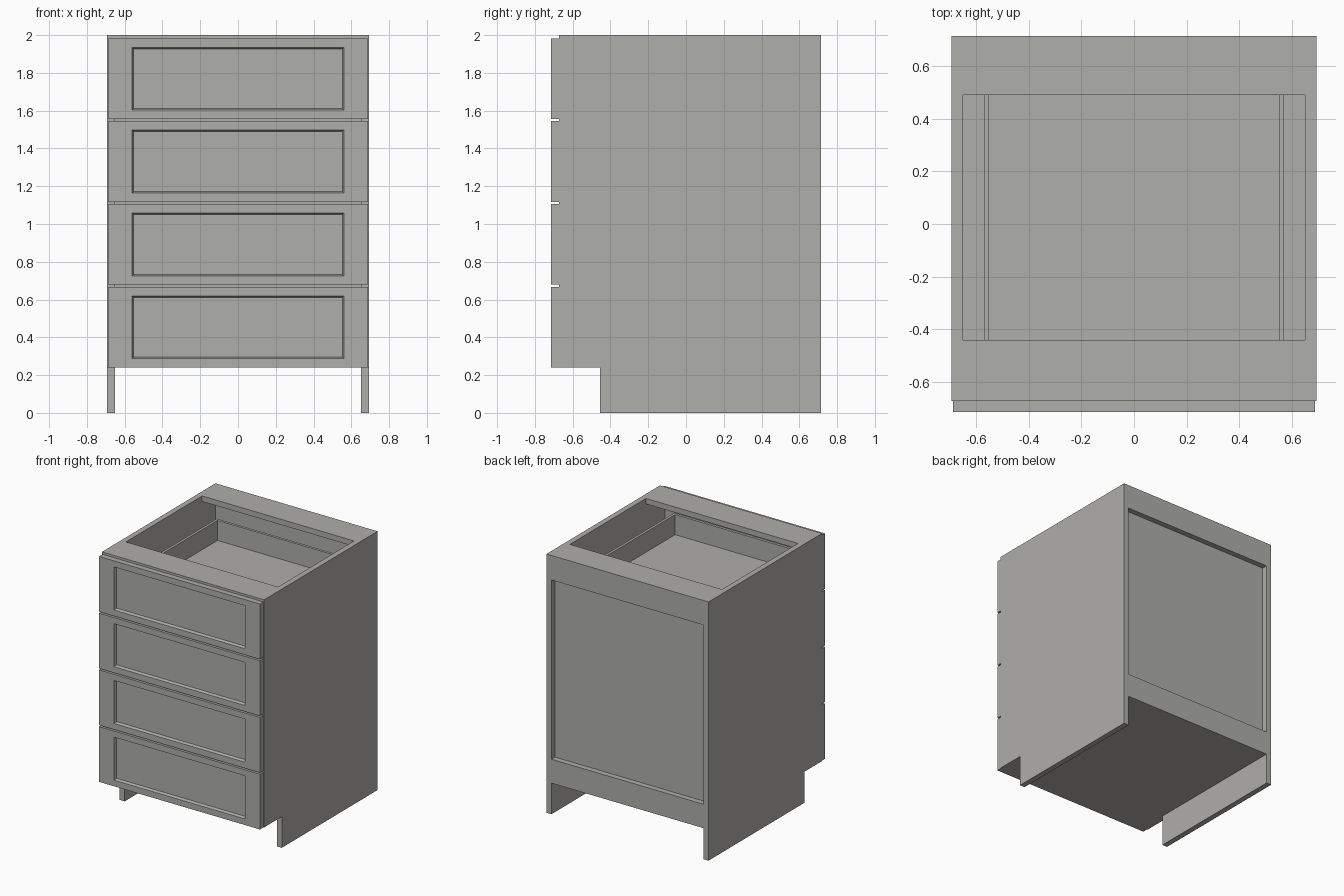
import bpy, bmesh
from mathutils import Vector

cube = bpy.data.objects.get("Cube")
if cube:
    bpy.data.objects.remove(cube, do_unlink=True)

# Single painted finish
paint = bpy.data.materials.new("warm_grey_paint")
paint.use_nodes = True
GREY = (0.43, 0.425, 0.405, 1)
paint.diffuse_color = GREY
paint.node_tree.nodes["Principled BSDF"].inputs["Base Color"].default_value = GREY

W, Y, T = 0.693, 0.715, 0.043      # half width, half depth, board thickness
IN, FACE = W - T, -Y + T           # inner half width, carcass front plane
KICK = 0.24                        # underside of the carcass


def finish(name, bm):
    bmesh.ops.recalc_face_normals(bm, faces=bm.faces)
    mesh = bpy.data.meshes.new(name)
    bm.to_mesh(mesh)
    bm.free()
    mesh.materials.append(paint)
    obj = bpy.data.objects.new(name, mesh)
    bpy.context.collection.objects.link(obj)
    return obj


def box_mesh(x, y, z):
    bm = bmesh.new()
    bmesh.ops.create_cube(bm, size=1)
    for v in bm.verts:
        v.co = Vector([a + (b - a) * (c + 0.5) for (a, b), c in zip((x, y, z), v.co)])
    return bm


def board(name, x, y, z):
    return finish(name, box_mesh(x, y, z))


# Side panels with a toe notch at the lower front
def side_panel(name, x):
    outline = [(-0.455, 0), (Y, 0), (Y, 2), (FACE, 2), (FACE, KICK), (-0.455, KICK)]
    bm = bmesh.new()
    face = bm.faces.new([bm.verts.new((x, y, z)) for y, z in outline])
    moved = bmesh.ops.extrude_face_region(bm, geom=[face])["geom"]
    bmesh.ops.translate(bm, vec=(T, 0, 0),
                        verts=[g for g in moved if isinstance(g, bmesh.types.BMVert)])
    finish(name, bm)


side_panel("left_side_panel", IN)
side_panel("right_side_panel", -W)

# Carcass boards
span = (-IN, IN)
board("bottom_deck", span, (FACE, Y), (KICK, KICK + T))
board("top_front_stretcher", span, (FACE, -0.44), (2 - T, 2))
board("top_back_stretcher", span, (0.49, Y), (2 - T, 2))
board("back_top_rail", span, (Y - T, Y), (1.81, 2 - T))
board("back_bottom_rail", span, (Y - T, Y), (KICK + T, 0.425))
board("back_panel", span, (Y - T - 0.02, Y - T), (KICK + T, 2 - T))


# Drawer front with a bevelled recessed panel
def drawer_front(name, z, height):
    bm = box_mesh((-0.688, 0.688), (-Y, FACE), (z, z + height))
    bm.normal_update()
    face = min(bm.faces, key=lambda f: f.calc_center_median().y)
    bmesh.ops.inset_region(bm, faces=[face], thickness=0.067)
    for v in face.verts:           # wider stiles than rails
        v.co.x = 0.56 if v.co.x > 0 else -0.56
    bmesh.ops.inset_region(bm, faces=[face], thickness=0.011)
    for v in face.verts:
        v.co.y += 0.022
    finish(name, bm)


# Open drawer box behind each front
def drawer_box(name, z):
    low, high = z + 0.065, z + 0.265
    depth = (FACE, 0.555)
    board(name + "_left_wall", (0.55, 0.57), depth, (low, high))
    board(name + "_right_wall", (-0.57, -0.55), depth, (low, high))
    board(name + "_back_wall", (-0.55, 0.55), (0.535, 0.555), (low, high))
    board(name + "_inner_front", (-0.55, 0.55), (FACE, FACE + 0.02), (low, high))
    board(name + "_floor", (-0.55, 0.55), (FACE + 0.02, 0.535), (z + 0.09, z + 0.11))


for i in range(4):
    base = KICK + i * 0.4385
    drawer_front(f"drawer_front_{i + 1}", base, 0.427)
    drawer_box(f"drawer_{i + 1}", base)
